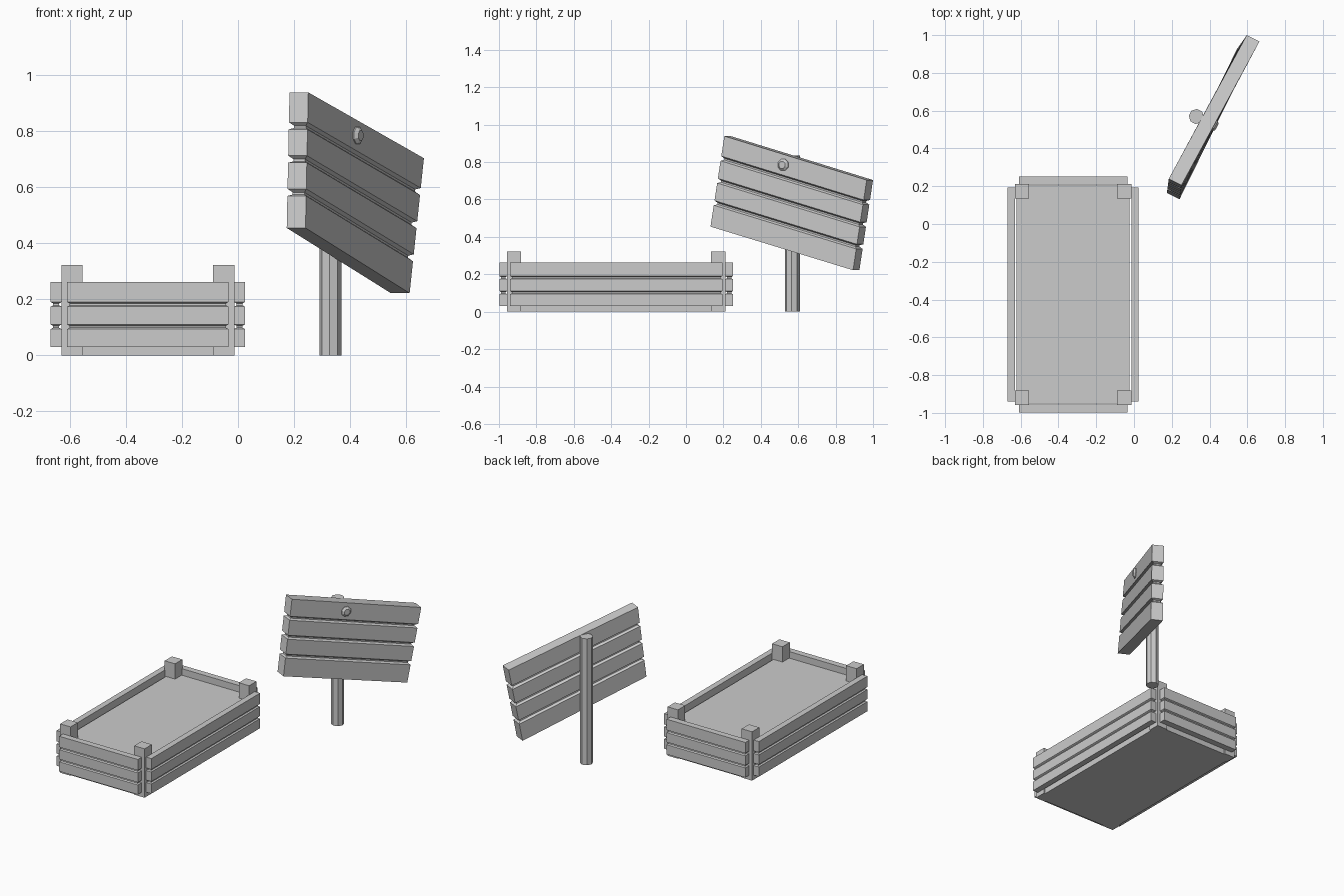
import bpy, math
from mathutils import Vector

if "Cube" in bpy.data.objects:
    bpy.data.objects.remove(bpy.data.objects["Cube"])

CX, CY = -0.322, -0.373      # planter centre


def loft(name, rings):
    """Capped skin through rings of equal point count."""
    n = len(rings[0])
    verts = [p for r in rings for p in r]
    faces = [tuple(range(n))[::-1], tuple(range(len(verts) - n, len(verts)))]
    for k in range(len(rings) - 1):
        a, b = k * n, (k + 1) * n
        faces += [(a + i, a + (i + 1) % n, b + (i + 1) % n, b + i) for i in range(n)]
    me = bpy.data.meshes.new(name)
    me.from_pydata([tuple(v) for v in verts], [], faces)
    ob = bpy.data.objects.new(name, me)
    bpy.context.collection.objects.link(ob)
    return ob


def box(name, x0, x1, y0, y1, z0, z1):
    rect = [(x0, y0), (x1, y0), (x1, y1), (x0, y1)]
    return loft(name, [[(x, y, z) for x, y in rect] for z in (z0, z1)])


def planks(name, low, high, grooves, outer, inner, depth):
    """Planked panel between two quads, with a groove ring at each fraction."""
    levels = [(0, 0)]
    for g in grooves:
        levels += [(g - outer, 0), (g - inner, depth), (g + inner, depth), (g + outer, 0)]
    levels.append((1, 0))
    rings = []
    for t, d in levels:
        q = [Vector(a).lerp(Vector(b), t) for a, b in zip(low, high)]
        u, v = (q[1] - q[0]).normalized() * d, (q[3] - q[0]).normalized() * d
        rings.append([q[0] + u + v, q[1] - u + v, q[2] - u - v, q[3] + u - v])
    return loft(name, rings)


def disc(centre, a, b, r, start=0.0, n=8):
    return [centre + r * (math.cos(start + i * math.tau / n) * a +
                          math.sin(start + i * math.tau / n) * b) for i in range(n)]


def wall(name, x0, x1, y0, y1):
    rect = [(x0, y0), (x1, y0), (x1, y1), (x0, y1)]
    planks(name, [(x, y, 0.03) for x, y in rect], [(x, y, 0.262) for x, y in rect],
           (0.31, 0.655), 0.036, 0.014, 0.009)


# planter: filled bed, corner posts and planked walls
box("planter_bed", CX - 0.299, CX + 0.299, CY - 0.577, CY + 0.577, 0, 0.222)
for sx, nx in ((-1, "left"), (1, "right")):
    for sy, ny in ((-1, "front"), (1, "back")):
        xs = sorted((CX + sx * 0.309, CX + sx * 0.233))
        ys = sorted((CY + sy * 0.584, CY + sy * 0.508))
        box(f"post_{ny}_{nx}", *xs, *ys, 0, 0.323)
    wall(f"side_wall_{nx}", *sorted((CX + sx * 0.308, CX + sx * 0.347)), CY - 0.567, CY + 0.567)
for sy, ny in ((-1, "front"), (1, "back")):
    wall(f"end_wall_{ny}", CX - 0.288, CX + 0.288, *sorted((CY + sy * 0.583, CY + sy * 0.624)))

# sign board: slanted and slightly twisted, four planks
back = Vector((-0.067, 0.034, 0))


def board_ring(left, right):
    l, r = Vector(left), Vector(right)
    return [l, r, r + back, l + back]


planks("sign_board",
       board_ring((0.241, 0.131, 0.455), (0.613, 0.893, 0.222)),
       board_ring((0.251, 0.205, 0.939), (0.664, 0.966, 0.704)),
       (0.262, 0.507, 0.753), 0.026, 0.008, 0.014)

# sign pole: octagonal
X, Y, Z = Vector((1, 0, 0)), Vector((0, 1, 0)), Vector((0, 0, 1))
loft("sign_pole", [disc(Vector((0.33, 0.569, z)), X, Y, 0.04, math.radians(-5.5))
                   for z in (0, 0.835)])

# bolt head on the front of the board
n = Vector((0.88, -0.475, 0)).normalized()
side = Z.cross(n)
c = Vector((0.417, 0.525, 0.785))
loft("bolt_head", [disc(c + n * d, side, Z, r, math.radians(22.5))
                   for d, r in ((-0.015, 0.033), (0.014, 0.033), (0.025, 0.02))])
